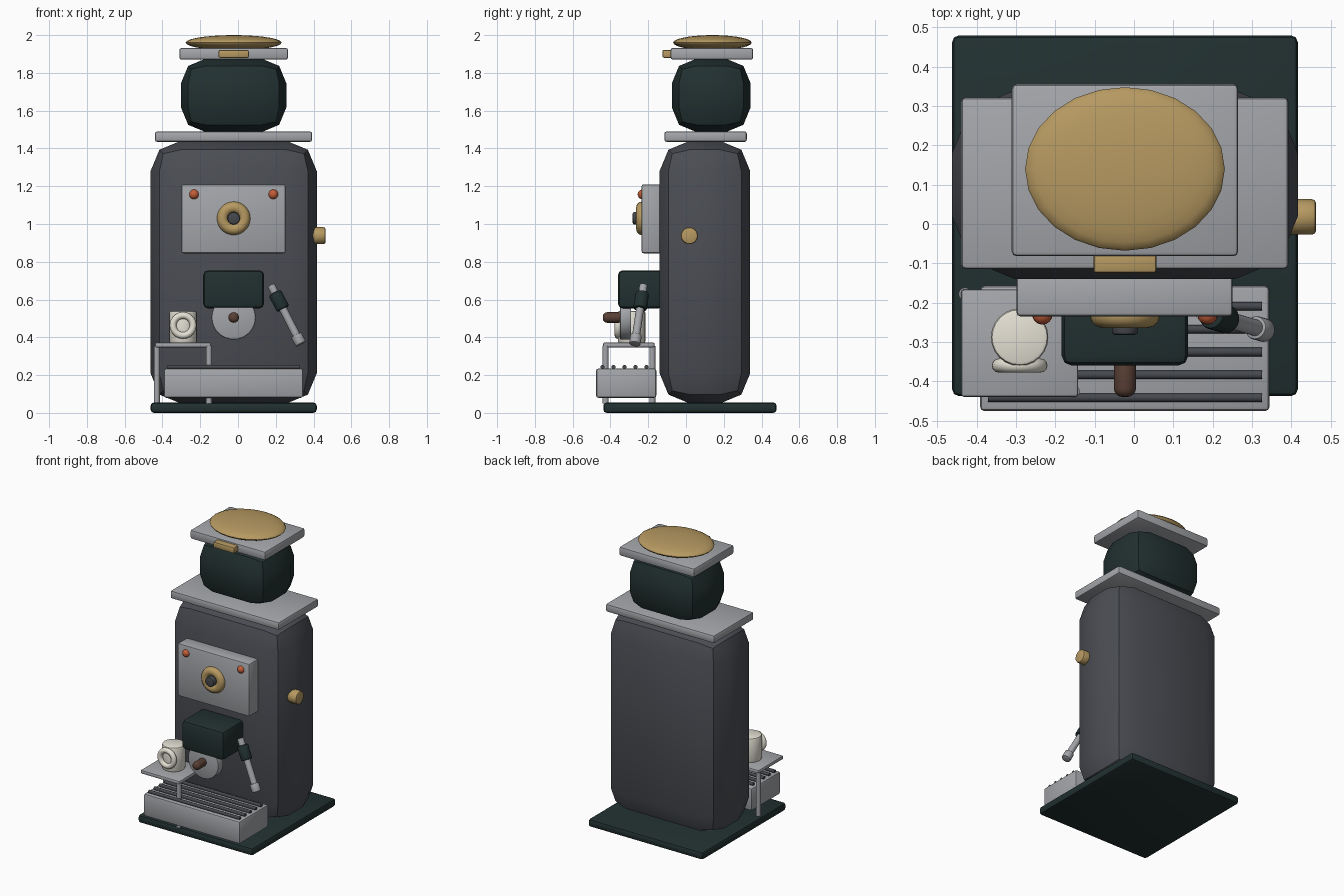
import bpy, bmesh, math
from mathutils import Vector, Matrix

if "Cube" in bpy.data.objects:
    bpy.data.objects.remove(bpy.data.objects["Cube"])

COLOURS = {
    "charcoal": (0.07, 0.075, 0.088), "dark_green": (0.016, 0.03, 0.03),
    "steel": (0.37, 0.38, 0.40), "brass": (0.47, 0.32, 0.12),
    "cream": (0.78, 0.75, 0.66), "red": (0.55, 0.11, 0.04),
    "brown": (0.10, 0.05, 0.035), "slate": (0.06, 0.065, 0.075),
}
MATS = {}
for key, rgb in COLOURS.items():
    MATS[key] = bpy.data.materials.new(key)
    MATS[key].diffuse_color = (*rgb, 1)


def finish(name, bm, mat, bevel=0.0, segs=2):
    """Bevel the hard edges, make the object and smooth it by angle."""
    if bevel:
        hard = [e for e in bm.edges if e.calc_face_angle(0) > math.radians(40)]
        bmesh.ops.bevel(bm, geom=hard, offset=bevel, segments=segs,
                        profile=0.5, affect='EDGES', clamp_overlap=True)
    bmesh.ops.recalc_face_normals(bm, faces=bm.faces)
    me = bpy.data.meshes.new(name)
    bm.to_mesh(me)
    bm.free()
    ob = bpy.data.objects.new(name, me)
    bpy.context.collection.objects.link(ob)
    me.materials.append(MATS[mat])
    bpy.ops.object.select_all(action='DESELECT')
    ob.select_set(True)
    bpy.context.view_layer.objects.active = ob
    bpy.ops.object.shade_smooth_by_angle(angle=math.radians(35))
    return ob


def box(name, x, y, z, mat, bevel=0.012, segs=2):
    """Box from (min, max) ranges."""
    size = [b - a for a, b in (x, y, z)]
    mid = [(a + b) / 2 for a, b in (x, y, z)]
    bm = bmesh.new()
    bmesh.ops.create_cube(bm, size=1, matrix=Matrix.Translation(mid) @ Matrix.Diagonal((*size, 1)))
    return finish(name, bm, mat, bevel, segs)


def rod(name, a, b, r, mat, bevel=0.0, segs=2, sides=24):
    """Cylinder between two points."""
    a, b = Vector(a), Vector(b)
    d = b - a
    m = Matrix.Translation((a + b) / 2) @ d.to_track_quat('Z', 'Y').to_matrix().to_4x4()
    bm = bmesh.new()
    bmesh.ops.create_cone(bm, cap_ends=True, segments=sides, radius1=r, radius2=r,
                          depth=d.length, matrix=m)
    return finish(name, bm, mat, bevel, segs)


def ball(name, c, radii, mat, u=24, v=12):
    bm = bmesh.new()
    bmesh.ops.create_uvsphere(bm, u_segments=u, v_segments=v, radius=1,
                              matrix=Matrix.Translation(c) @ Matrix.Diagonal((*radii, 1)))
    return finish(name, bm, mat)


def ring(name, c, major, minor, mat, n=28, k=12):
    """Torus whose axis runs along y."""
    bm = bmesh.new()
    rows = []
    for i in range(n):
        t = 2 * math.pi * i / n
        row = []
        for j in range(k):
            p = 2 * math.pi * j / k
            r = major + minor * math.cos(p)
            row.append(bm.verts.new((c[0] + r * math.cos(t), c[1] + minor * math.sin(p),
                                     c[2] + r * math.sin(t))))
        rows.append(row)
    for i in range(n):
        for j in range(k):
            p, q, l = rows[i], rows[(i + 1) % n], (j + 1) % k
            bm.faces.new((p[j], q[j], q[l], p[l]))
    return finish(name, bm, mat)


CX = -0.023  # centre line of the machine

# base, body and hopper stack
box("base_plate", (-0.463, 0.417), (-0.438, 0.48), (0, 0.055), "dark_green", 0.018)
box("body", (-0.463, 0.417), (-0.14, 0.34), (0.05, 1.44), "charcoal", 0.16)
box("body_top_plate", (-0.44, 0.393), (-0.115, 0.322), (1.435, 1.49), "steel")
box("hopper", (-0.302, 0.256), (-0.075, 0.342), (1.487, 1.875), "dark_green", 0.13)
box("lid_plate", (-0.311, 0.265), (-0.082, 0.356), (1.87, 1.932), "steel")
ball("lid_dome", (CX, 0.14, 1.96), (0.254, 0.208, 0.04), "brass", 24, 14)
box("lid_tab", (-0.103, 0.057), (-0.125, -0.07), (1.88, 1.922), "brass", 0.008)

# control panel with gauge and lamps
box("control_panel", (-0.299, 0.251), (-0.235, -0.13), (0.845, 1.21), "steel", 0.01)
ring("gauge_ring", (CX, -0.233, 1.03), 0.058, 0.031, "brass")
rod("gauge_centre", (CX, -0.22, 1.03), (CX, -0.282, 1.03), 0.033, "slate", 0.008)
for side, x in (("left", -0.233), ("right", 0.187)):
    ball("lamp_" + side, (x, -0.23, 1.157), (0.026,) * 3, "red", 16, 10)

# side knob
rod("side_knob", (0.39, 0.018, 0.938), (0.463, 0.018, 0.938), 0.045, "brass", 0.01)

# brew head, filter disc and handle
box("brew_head", (-0.184, 0.138), (-0.36, -0.12), (0.553, 0.755), "dark_green", 0.025)
rod("filter_disc", (CX, -0.35, 0.505), (CX, -0.29, 0.505), 0.117, "steel", 0.008, sides=32)
rod("filter_handle", (CX, -0.335, 0.505), (CX, -0.44, 0.505), 0.028, "brown", 0.022, 4)

# steam wand
top, tip = Vector((0.175, -0.225, 0.675)), Vector((0.33, -0.27, 0.37))
rod("wand_tube", top, tip, 0.021, "steel")
rod("wand_grip", top.lerp(tip, 0.13), top.lerp(tip, 0.41), 0.036, "dark_green", 0.008)
rod("wand_nozzle", top.lerp(tip, 0.86), top.lerp(tip, 1.02), 0.03, "steel", 0.005)

# drip tray with grill bars
box("drip_tray", (-0.392, 0.345), (-0.476, -0.157), (0.08, 0.235), "steel")
for i in range(5):
    y = -0.442 + i * 0.0582
    rod(f"grill_bar_{i + 1}", (-0.372, y, 0.243), (0.326, y, 0.243), 0.011, "slate", sides=12)

# cup shelf on two posts
box("cup_shelf", (-0.44, -0.142), (-0.44, -0.166), (0.347, 0.372), "steel", 0.008)
for pos, x, y in (("back", -0.43, -0.178), ("front", -0.154, -0.426)):
    rod("shelf_post_" + pos, (x, y, 0.05), (x, y, 0.355), 0.016, "steel", sides=16)

# cup
rod("cup", (-0.291, -0.288, 0.37), (-0.291, -0.288, 0.54), 0.073, "cream", 0.01)
ring("cup_handle", (-0.291, -0.36, 0.463), 0.053, 0.018, "cream")

for m in bpy.data.materials:
    if m.users and not m.is_grease_pencil:
        m.use_nodes = True
        m.node_tree.nodes["Principled BSDF"].inputs["Base Color"].default_value = m.diffuse_color
